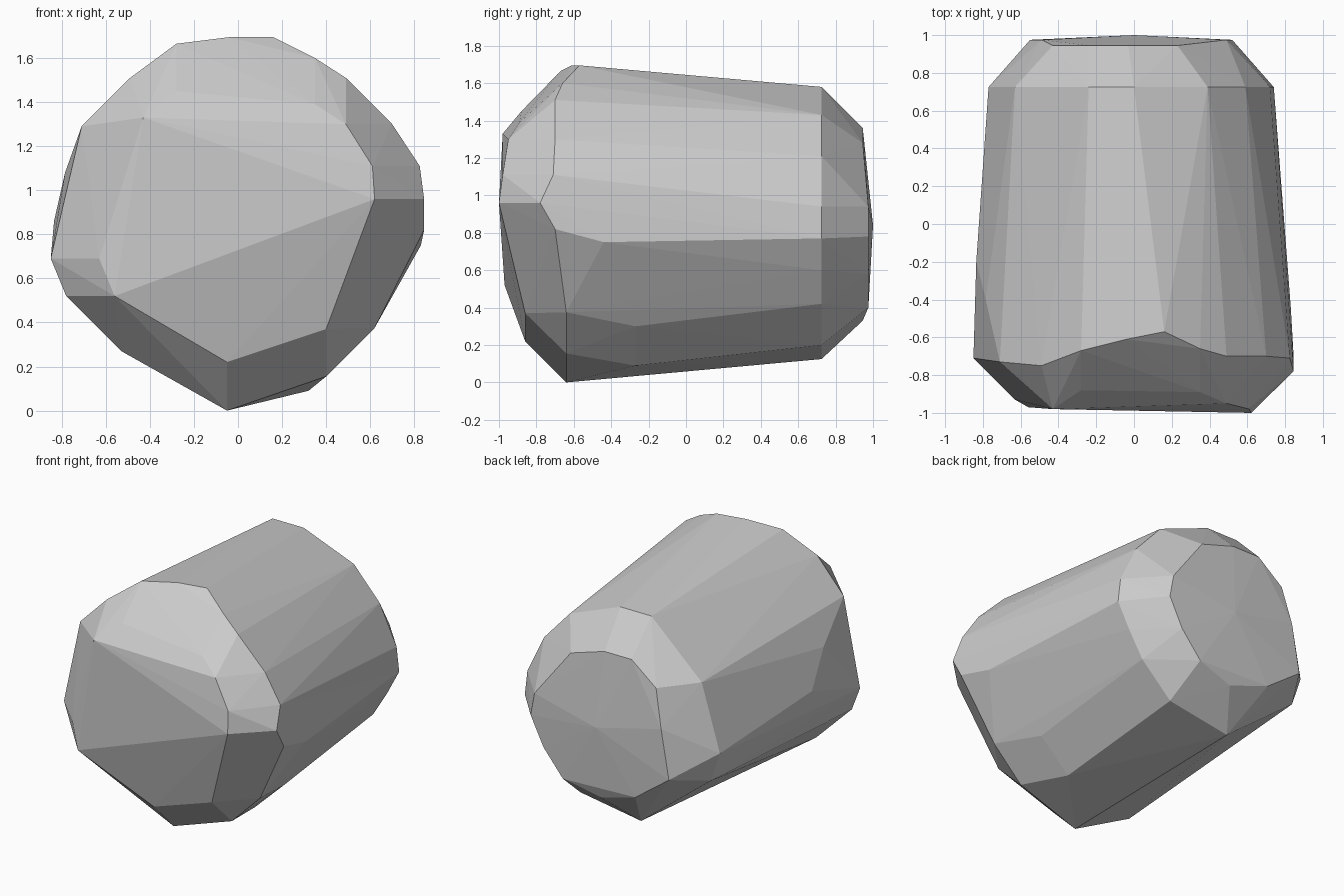
import bpy
import bmesh

# Front shoulder ring (x, y, z), starting from the bottom point
front_rim = [(-0.05, -0.64, 0), (0.40, -0.64, 0.155), (0.62, -0.64, 0.375),
             (0.845, -0.70, 0.82), (0.845, -0.78, 0.96), (0.825, -0.71, 1.11),
             (0.70, -0.70, 1.30), (0.49, -0.70, 1.51), (0.35, -0.66, 1.60),
             (0.16, -0.57, 1.695), (-0.04, -0.61, 1.695), (-0.28, -0.67, 1.665),
             (-0.49, -0.75, 1.51), (-0.71, -0.73, 1.29), (-0.85, -0.71, 0.69),
             (-0.78, -0.72, 0.52), (-0.53, -0.68, 0.27)]
# Front cap, sloping back at its edges
front_cap = [(-0.05, -0.86, 0.22), (0.40, -0.86, 0.37), (0.62, -1.0, 0.96),
             (0.61, -0.98, 1.11), (0.49, -0.95, 1.30), (0.35, -0.89, 1.39),
             (-0.28, -0.88, 1.45), (-0.43, -0.98, 1.33), (-0.63, -0.93, 0.69),
             (-0.56, -0.97, 0.52)]
# Back shoulder and back cap outlines (x, z)
back_rim = [(-0.16, 0.125), (0.31, 0.20), (0.54, 0.42), (0.65, 0.60),
            (0.74, 0.77), (0.72, 0.94), (0.59, 1.21), (0.39, 1.43), (0, 1.58),
            (-0.24, 1.58), (-0.63, 1.22), (-0.77, 0.76), (-0.70, 0.55)]
back_cap = [(0, 0.33), (0.27, 0.40), (0.42, 0.58), (0.52, 0.78), (0.49, 0.94),
            (0.23, 1.28), (-0.03, 1.36), (-0.24, 1.36), (-0.43, 1.21),
            (-0.49, 0.95), (-0.55, 0.61), (-0.29, 0.42)]
# Corners along the flanks, and the back peak
extras = [(0.32, -0.27, 0.09), (0.54, -0.27, 0.30), (0.83, -0.44, 0.75),
          (-0.835, -0.2, 0.86), (-0.785, -0.4, 1.08), (0, 1.0, 0.84)]

points = front_rim + front_cap + extras
points += [(x, 0.725, z) for x, z in back_rim]
points += [(x, 0.975 if 0.36 < z < 1.1 else 0.945, z) for x, z in back_cap]

# Faceted boulder: a flat-shaded skin stretched over the rings
bm = bmesh.new()
for p in points:
    bm.verts.new(p)
bmesh.ops.convex_hull(bm, input=bm.verts[:])
loose = [v for v in bm.verts if not v.link_faces]
bmesh.ops.delete(bm, geom=loose, context='VERTS')
bmesh.ops.recalc_face_normals(bm, faces=bm.faces[:])
mesh = bpy.data.meshes.new("boulder")
bm.to_mesh(mesh)
bm.free()
boulder = bpy.data.objects.new("boulder", mesh)
bpy.context.collection.objects.link(boulder)
